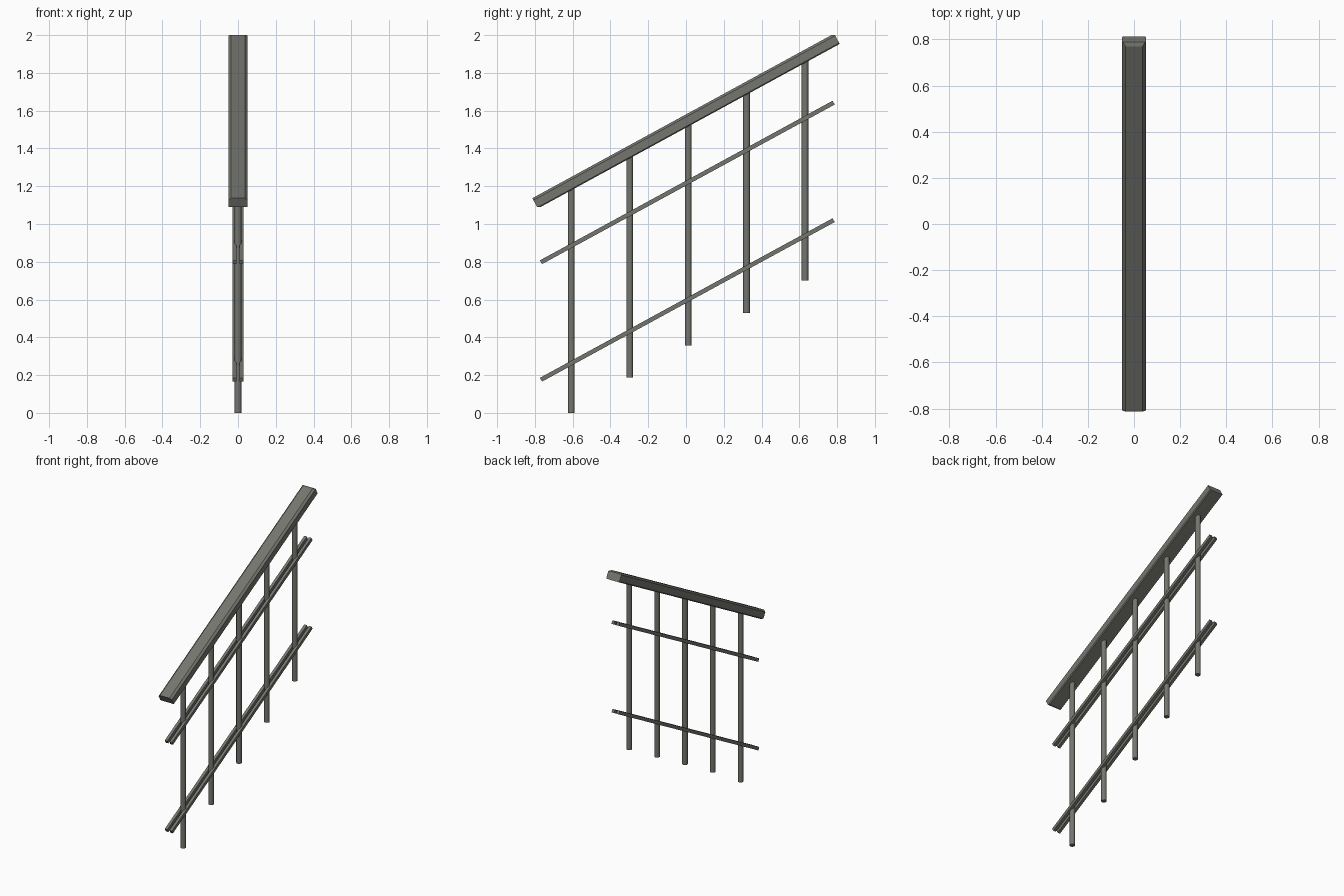
import bpy
import bmesh
import math
from mathutils import Matrix

if "Cube" in bpy.data.objects:
    bpy.data.objects.remove(bpy.data.objects["Cube"])

PITCH = math.radians(28.6)

metal = bpy.data.materials.new("dark_grey")
metal.diffuse_color = (0.18, 0.18, 0.16, 1)
metal.use_nodes = True
metal.node_tree.nodes["Principled BSDF"].inputs["Base Color"].default_value = metal.diffuse_color


def prism(name, section, length, loc, level_cut=None):
    # extrude an x-z section along y, tilt it to the stair pitch
    bm = bmesh.new()
    face = bm.faces.new([bm.verts.new((x, -length / 2, z)) for x, z in section])
    ext = bmesh.ops.extrude_face_region(bm, geom=[face])
    moved = [g for g in ext["geom"] if isinstance(g, bmesh.types.BMVert)]
    bmesh.ops.translate(bm, verts=moved, vec=(0, length, 0))
    bmesh.ops.transform(bm, matrix=Matrix.Translation(loc) @ Matrix.Rotation(PITCH, 4, 'X'),
                        verts=bm.verts)
    # trim the tips level at the given heights
    if level_cut:
        for z, n in zip(level_cut, (-1, 1)):
            cut = bmesh.ops.bisect_plane(bm, geom=bm.verts[:] + bm.edges[:] + bm.faces[:],
                                         plane_co=(0, 0, z), plane_no=(0, 0, n),
                                         clear_outer=True)
            edges = [g for g in cut["geom_cut"] if isinstance(g, bmesh.types.BMEdge)]
            bmesh.ops.holes_fill(bm, edges=edges, sides=0)
    bmesh.ops.recalc_face_normals(bm, faces=bm.faces)
    mesh = bpy.data.meshes.new(name)
    bm.to_mesh(mesh)
    bm.free()
    ob = bpy.data.objects.new(name, mesh)
    bpy.context.collection.objects.link(ob)
    ob.data.materials.append(metal)


# Handrail with chamfered long edges and level-trimmed tips
half = [(0.046, -0.031), (0.051, -0.025), (0.051, 0.019), (0.037, 0.031)]
section = half + [(-x, z) for x, z in reversed(half)]
prism("handrail", section, 1.82, (0, 0, 1.545), (1.09, 2.0))

# Upright posts, stepping up under the handrail
for i in range(5):
    y = -0.607 + i * 0.3093
    bottom = 0.0 if i == 0 else 0.187 + (i - 1) * 0.171
    top = 1.535 + y * math.tan(PITCH)
    bpy.ops.mesh.primitive_cylinder_add(vertices=12, radius=0.018, depth=top - bottom,
                                        location=(0, y, (top + bottom) / 2))
    post = bpy.context.object
    post.name = f"post_{i + 1}"
    post.data.materials.append(metal)
    bpy.ops.object.shade_smooth_by_angle(angle=math.radians(40))

# Paired thin bars on both sides of the posts
bar = [(0.01, -0.0115), (0.01, 0.0115), (-0.01, 0.0115), (-0.01, -0.0115)]
for level, z in (("lower", 0.598), ("upper", 1.220)):
    for side, x in (("left", -0.018), ("right", 0.018)):
        prism(f"{level}_bar_{side}", bar, 1.765, (x, 0.007, z))
